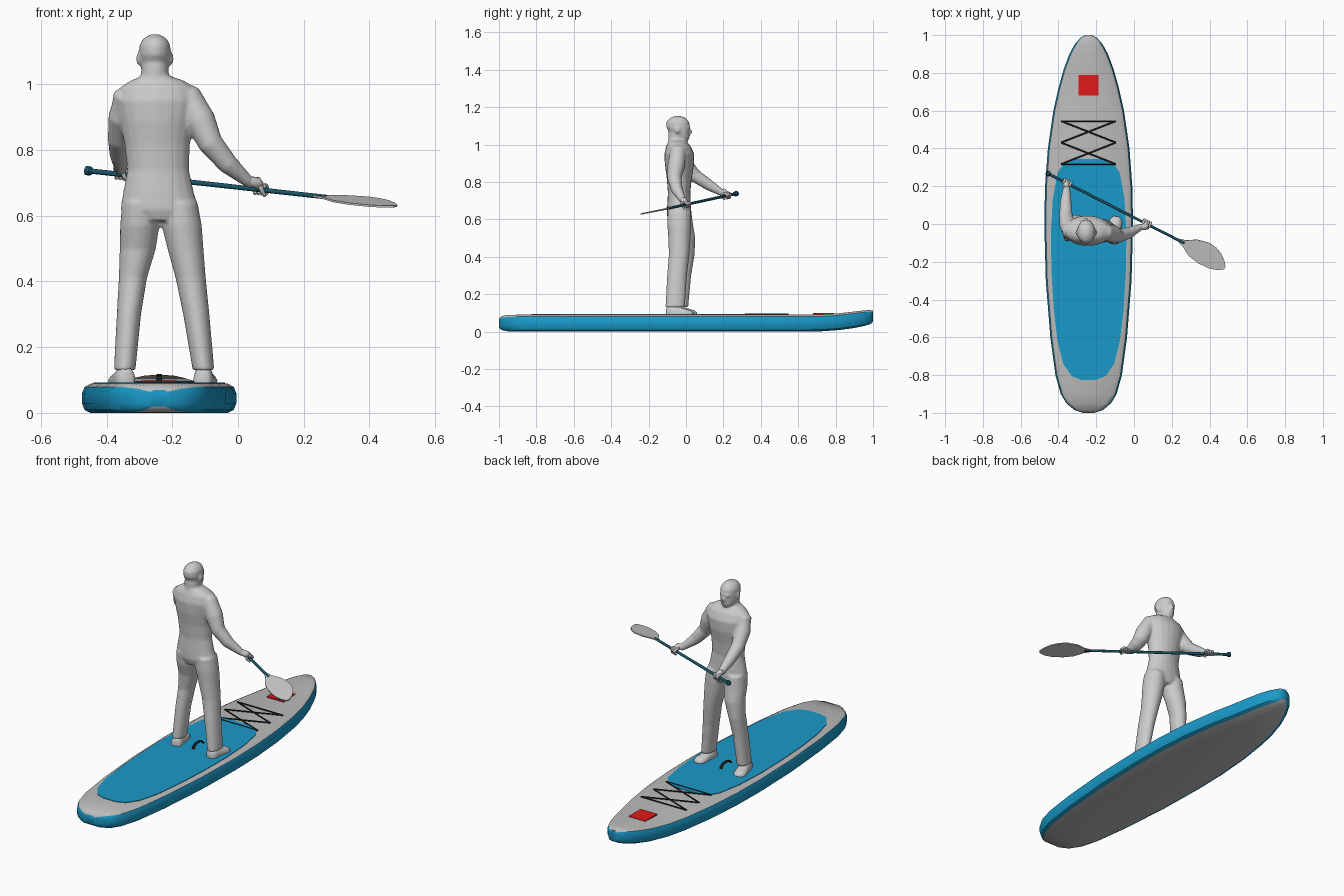
import bpy, bmesh
from math import sin, cos, pi, radians
from mathutils import Vector, Matrix

if "Cube" in bpy.data.objects:
    bpy.data.objects.remove(bpy.data.objects["Cube"])

CX = -0.24  # board centre line


def material(name, rgb):
    m = bpy.data.materials.new(name)
    m.diffuse_color = (*rgb, 1)
    m.use_nodes = True
    m.node_tree.nodes["Principled BSDF"].inputs["Base Color"].default_value = m.diffuse_color
    return m


BLUE = material("blue", (0.01, 0.32, 0.58))
TEAL = material("dark_teal", (0.01, 0.09, 0.14))
RED = material("red", (0.75, 0.01, 0.01))
BLACK = material("black", (0.012, 0.012, 0.012))


def finish(bm, name, mats=(), angle=40):
    bmesh.ops.recalc_face_normals(bm, faces=bm.faces)
    me = bpy.data.meshes.new(name)
    bm.to_mesh(me)
    bm.free()
    ob = bpy.data.objects.new(name, me)
    bpy.context.collection.objects.link(ob)
    for m in mats:
        me.materials.append(m)
    bpy.ops.object.select_all(action='DESELECT')
    ob.select_set(True)
    bpy.context.view_layer.objects.active = ob
    bpy.ops.object.shade_smooth_by_angle(angle=radians(angle))
    return ob


def loft(bm, rings, strip_mats=None):
    """Skin closed rings of points and cap both ends."""
    vs = [[bm.verts.new(p) for p in r] for r in rings]
    n = len(vs[0])
    for a, b in zip(vs, vs[1:]):
        for i in range(n):
            f = bm.faces.new((a[i], a[(i + 1) % n], b[(i + 1) % n], b[i]))
            if strip_mats:
                f.material_index = strip_mats[i]
    for end in (vs[0], vs[-1]):
        bm.faces.new(end)


def column(bm, rings, n=20):
    """Upright loft from (x, y, z, rx, ry) ellipses."""
    loft(bm, [[(x + rx * cos(2 * pi * i / n), y + ry * sin(2 * pi * i / n), z)
               for i in range(n)] for x, y, z, rx, ry in rings])


def tube(bm, pts, n=12):
    """Round tube through (x, y, z, radius) points."""
    ps = [Vector(p[:3]) for p in pts]
    rings = []
    for k, p in enumerate(ps):
        d = ps[min(k + 1, len(ps) - 1)] - ps[max(k - 1, 0)]
        q = d.to_track_quat('Z', 'Y')
        r = pts[k][3]
        rings.append([p + q @ Vector((r * cos(2 * pi * i / n), r * sin(2 * pi * i / n), 0))
                      for i in range(n)])
    loft(bm, rings)


def ball(bm, c, r):
    bmesh.ops.create_uvsphere(bm, u_segments=14, v_segments=10, radius=1,
                              matrix=Matrix.Translation(c) @ Matrix.Diagonal((*r, 1)))


def slab(name, outline, z0, z1, mat):
    bm = bmesh.new()
    loft(bm, [[(x, y, z) for x, y in outline] for z in (z0, z1)])
    return finish(bm, name, [mat], 30)


# Board hull: (y, half width, thickness, rise)
stations = [(-1, .03, .05, 0), (-.985, .075, .075, 0), (-.95, .118, .088, 0),
            (-.9, .148, .09, 0), (-.8, .176, .09, 0), (-.6, .203, .09, 0),
            (-.3, .227, .09, 0), (0, .235, .09, 0), (.2, .231, .09, 0),
            (.4, .216, .09, 0), (.6, .187, .09, 0), (.72, .16, .09, .001),
            (.82, .132, .09, .008), (.9, .102, .088, .018), (.95, .075, .084, .026),
            (.985, .045, .076, .032), (1, .018, .06, .036)]
section = [(.026, 0), (.008, .1), (0, .32), (0, .66), (.008, .88), (.028, 1)]  # inset, height
bm = bmesh.new()
rings = []
for y, w, t, rise in stations:
    k = min(1, w / .06)
    half = [(w - i * k, .045 + rise + (h - .5) * t) for i, h in section]
    rings.append([(CX + x, y, z) for x, z in half] +
                 [(CX - x, y, z) for x, z in reversed(half)])
loft(bm, rings, [1, 1, 1, 1, 0, 0, 0, 1, 1, 1, 1, 0])
for f in bm.faces:
    if len(f.verts) > 4:
        f.material_index = 1
hull = finish(bm, "board_hull", [material("light_grey", (.5, .5, .5)), BLUE], 35)

# Deck pad and red patch
half = [(.06, .345), (.13, .325), (.165, .27), (.19, .13), (.2, -.05), (.197, -.25),
        (.185, -.45), (.165, -.62), (.135, -.74), (.09, -.805), (.04, -.825)]
slab("deck_pad", [(CX + x, y) for x, y in half] + [(CX - x, y) for x, y in reversed(half)],
     .086, .093, BLUE)
slab("nose_patch", [(-.293, .68), (-.187, .68), (-.187, .79), (-.293, .79)], .084, .098, RED)

# Bungee cords: two crosses between two straight cords
bm = bmesh.new()
l, r, y0, y1, y2 = -.386, -.096, .317, .431, .545
for (xa, ya), (xb, yb) in [((l, y0), (r, y0)), ((l, y2), (r, y2)), ((l, y0), (r, y1)),
                           ((r, y0), (l, y1)), ((l, y1), (r, y2)), ((r, y1), (l, y2))]:
    tube(bm, [(xa, ya, .092, .004), (xb, yb, .092, .004)], 6)
finish(bm, "bungee_cords", [BLACK])

# Carry handle strap
bm = bmesh.new()
arch = [(-.065, .092), (-.055, .108), (-.035, .114), (0, .114), (.015, .108), (.025, .092)]
loft(bm, [[(CX + a, y, z + b) for a, b in ((-.008, 0), (.008, 0), (.008, .004), (-.008, .004))]
          for y, z in arch])
finish(bm, "carry_handle", [BLACK])

# Paddle shaft with end knob
A, B = Vector((-.465, .272, .738)), Vector((.25, -.093, .659))
D = (B - A).normalized()
bm = bmesh.new()
knob = [(0, .008), (.003, .014), (.018, .014), (.024, .008), ((B - A).length + .02, .007)]
tube(bm, [(*(A + D * s), rad) for s, rad in knob])
finish(bm, "paddle_shaft", [TEAL])

# Paddle blade: flat, slightly tilted and drooping
W = Vector((.457, .89, .16)).normalized()
N = D.cross(W).normalized()
blade = [(-.02, .007), (.02, .018), (.07, .048), (.133, .062), (.18, .056), (.218, .04),
         (.25, .014), (.272, -.014), (.268, -.03), (.24, -.048), (.196, -.06), (.13, -.062),
         (.07, -.05), (.02, -.02), (-.02, -.007)]
bm = bmesh.new()
loft(bm, [[B + D * s + W * w + N * o for s, w in blade] for o in (-.003, .003)])
finish(bm, "paddle_blade", (), 30)

# Body: overlapping lofts fused into one smooth surface
bm = bmesh.new()
column(bm, [(-.237, -.035, .585, .085, .055), (-.238, -.036, .62, .12, .066),
            (-.242, -.037, .67, .108, .064), (-.243, -.037, .74, .094, .06),
            (-.246, -.036, .82, .1, .067), (-.246, -.035, .89, .115, .078),
            (-.245, -.036, .95, .128, .08), (-.245, -.04, .99, .115, .066),
            (-.246, -.045, 1.012, .08, .052), (-.25, -.048, 1.025, .045, .045)])
column(bm, [(-.298, -.033, .64, .055, .062), (-.299, -.025, .57, .06, .063),
            (-.305, -.008, .5, .055, .058), (-.32, -.006, .41, .043, .052),
            (-.332, -.022, .3, .037, .05), (-.345, -.037, .13, .033, .049)])
column(bm, [(-.178, -.035, .64, .055, .063), (-.171, -.036, .57, .061, .064),
            (-.16, -.035, .5, .055, .06), (-.144, -.037, .41, .046, .055),
            (-.127, -.048, .3, .04, .053), (-.105, -.058, .13, .033, .052)])
tube(bm, [(-.32, -.04, .985, .025), (-.338, -.04, .962, .043), (-.352, -.01, .9, .043),
          (-.361, .045, .835, .036), (-.361, .12, .785, .03), (-.357, .19, .743, .019),
          (-.356, .208, .737, .015)], 16)
tube(bm, [(-.18, -.04, .99, .025), (-.155, -.042, .965, .043), (-.115, -.052, .89, .047),
          (-.083, -.062, .82, .038), (-.03, -.048, .757, .031), (.028, -.02, .707, .019),
          (.045, -.01, .695, .015)], 16)
HX = -.253  # head
column(bm, [(HX, -.05, .98, .045, .046), (HX, -.05, 1.06, .041, .044)])
column(bm, [(HX, -.01, 1.022, .024, .022), (HX, -.02, 1.035, .037, .038),
            (HX, -.034, 1.06, .046, .053), (HX, -.042, 1.09, .049, .063),
            (HX, -.044, 1.12, .047, .061), (HX, -.044, 1.14, .035, .045),
            (HX, -.044, 1.152, .015, .02)])
ball(bm, (HX, .021, 1.068), (.009, .014, .015))
ball(bm, (HX, .012, 1.045), (.018, .01, .007))
ball(bm, (HX, .012, 1.092), (.033, .012, .007))
for s in (-1, 1):
    ball(bm, (HX + s * .049, -.045, 1.078), (.008, .014, .02))
body = finish(bm, "paddler_body")
rm = body.modifiers.new("fuse", 'REMESH')
rm.mode = 'VOXEL'
rm.voxel_size = .006
rm.use_smooth_shade = True
sm = body.modifiers.new("soften", 'SMOOTH')
sm.factor, sm.iterations = .5, 5


# Shoes: lofted heel to toe, turned outward
def shoe(name, x, y, turn):
    bm = bmesh.new()
    prof = [(-.05, .016, .03), (-.043, .026, .045), (-.01, .029, .052), (.03, .03, .036),
            (.065, .033, .026), (.085, .027, .02), (.096, .012, .012)]
    shape = [(1, 0), (1.05, .3), (.85, .7), (.4, 1), (-.4, 1), (-.85, .7), (-1.05, .3), (-1, 0)]
    loft(bm, [[(a * w, s, .092 + b * h) for a, b in shape] for s, w, h in prof])
    bmesh.ops.transform(bm, verts=bm.verts,
                        matrix=Matrix.Translation((x, y, 0)) @ Matrix.Rotation(turn, 4, 'Z'))
    finish(bm, name, (), 60)


shoe("left_shoe", -.348, -.038, radians(12))
shoe("right_shoe", -.104, -.055, radians(-6))


# Hands: palm plus fingers curled round the shaft
def hand(name, x, wrist):
    c = A + D * ((x - A.x) / D.x)
    v = (Vector(wrist) - c)
    v = (v - D * v.dot(D)).normalized()
    u = D.cross(v)
    if u.z < 0:
        u = -u
    bm = bmesh.new()
    tube(bm, [(*wrist, .014), (*(c + v * .025 + u * .008), .018),
              (*(c + v * .013 + u * .008), .016), (*(c + u * .012), .009)])
    for k in (-1.5, -.5, .5, 1.5):
        tube(bm, [(*(c + D * k * .0125 + (v * cos(t) + u * sin(t)) * .0155),
                   .0065 if j < 5 else .0045)
                  for j, t in enumerate(radians(25 + 38 * i) for i in range(6))], 8)
    tube(bm, [(*(c + v * .022 + D * .012), .008), (*(c + v * .012 - u * .012 + D * .018), .007),
              (*(c - v * .008 - u * .015 + D * .022), .005)], 8)
    finish(bm, name, (), 60)


hand("left_hand", -.356, (-.357, .19, .743))
hand("right_hand", .065, (.028, -.02, .707))
